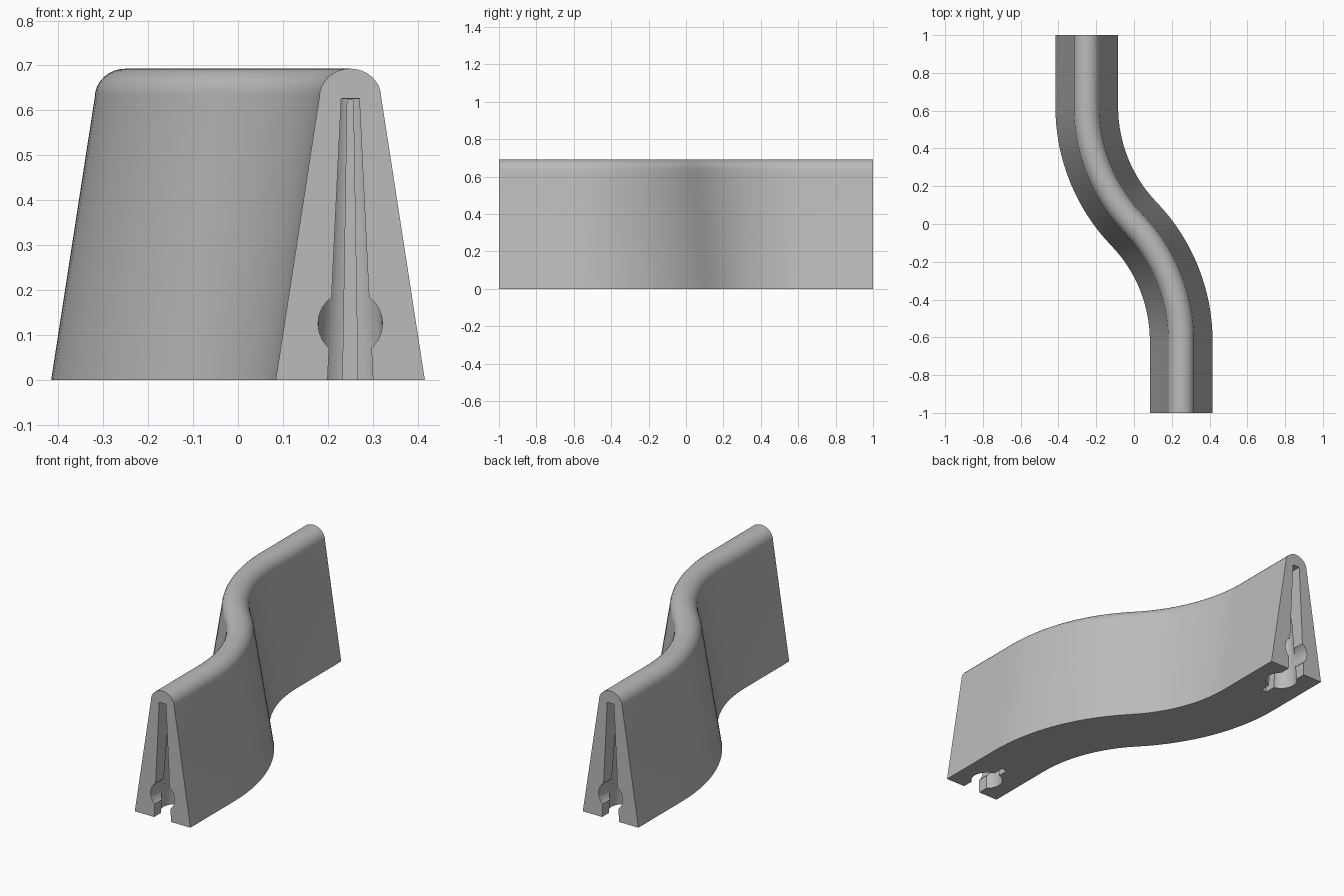
import bpy, bmesh, math
from mathutils import Vector

if "Cube" in bpy.data.objects:
    bpy.data.objects.remove(bpy.data.objects["Cube"])

concrete = bpy.data.materials.new("concrete_grey")
concrete.diffuse_color = (0.5, 0.5, 0.5, 1)
concrete.use_nodes = True
concrete.node_tree.nodes["Principled BSDF"].inputs["Base Color"].default_value = concrete.diffuse_color


def loft(name, rings):
    """Closed solid through a list of equal-length point rings."""
    bm = bmesh.new()
    vs = [[bm.verts.new(p) for p in ring] for ring in rings]
    n = len(vs[0])
    for a, b in zip(vs, vs[1:]):
        for i in range(n):
            j = (i + 1) % n
            bm.faces.new((a[i], a[j], b[j], b[i]))
    bm.faces.new(vs[0])
    bm.faces.new(vs[-1])
    bmesh.ops.recalc_face_normals(bm, faces=bm.faces)
    me = bpy.data.meshes.new(name)
    bm.to_mesh(me)
    bm.free()
    ob = bpy.data.objects.new(name, me)
    bpy.context.collection.objects.link(ob)
    return ob


# Barrier section: tapered sides with a rounded cap (side offset, height)
section = [(-0.166, 0), (0.166, 0)]
for i in range(17):
    a = math.pi * i / 16
    section.append((0.069 * math.cos(a), 0.629 + 0.064 * math.sin(a)))

# S-shaped path: straight, arc, opposite arc, straight (x, y, heading)
W, L = 0.25, 0.62
turn = 2 * math.atan(W / L)
R = L / math.sin(turn)
half = [(W, -1, 0)]
for i in range(17):
    t = turn * i / 16
    half.append((W - R * (1 - math.cos(t)), -L + R * math.sin(t), t))
path = half + [(-x, -y, t) for x, y, t in reversed(half[:-1])]
rings = [[(x + s * math.cos(t), y + s * math.sin(t), z) for s, z in section]
         for x, y, t in path]
barrier = loft("curved_barrier", rings)
barrier.data.materials.append(concrete)


# Connector pocket cutters, made at the front end and turned for the back
def wedge(scale, depth, top):
    prof = [(-0.052, -0.03), (0.052, -0.03), (0.02, top), (-0.02, top)]
    return [[(W + s * scale, y, z) for s, z in prof] for y in (-1.05, -1 + depth)]


def circle(r, fn, n=24):
    return [fn(r * math.cos(2 * math.pi * i / n), r * math.sin(2 * math.pi * i / n))
            for i in range(n)]


well = [circle(r, lambda a, b: (W + a, -0.88 + b, z))
        for r, z in ((0.083, -0.03), (0.033, 0.625))]
bore = [circle(0.072, lambda a, b: (W + a, y, 0.125 + b)) for y in (-1.05, -0.88)]
pockets = {"entry_slot": wedge(1, 0.12, 0.627), "round_well": well,
           "round_bore": bore, "back_slit": wedge(0.33, 0.26, 0.623)}

bpy.context.view_layer.objects.active = barrier
for name, shape in pockets.items():
    for sign in (1, -1):
        cutter = loft(name + "_cutter",
                      [[Vector((sign * p[0], sign * p[1], p[2])) for p in ring]
                       for ring in shape])
        cutter.hide_render = True
        mod = barrier.modifiers.new(name, 'BOOLEAN')
        mod.operation, mod.solver, mod.object = 'DIFFERENCE', 'EXACT', cutter
        bpy.ops.object.modifier_apply(modifier=mod.name)
        bpy.data.objects.remove(cutter)

barrier.select_set(True)
bpy.ops.object.shade_smooth_by_angle(angle=math.radians(30))
